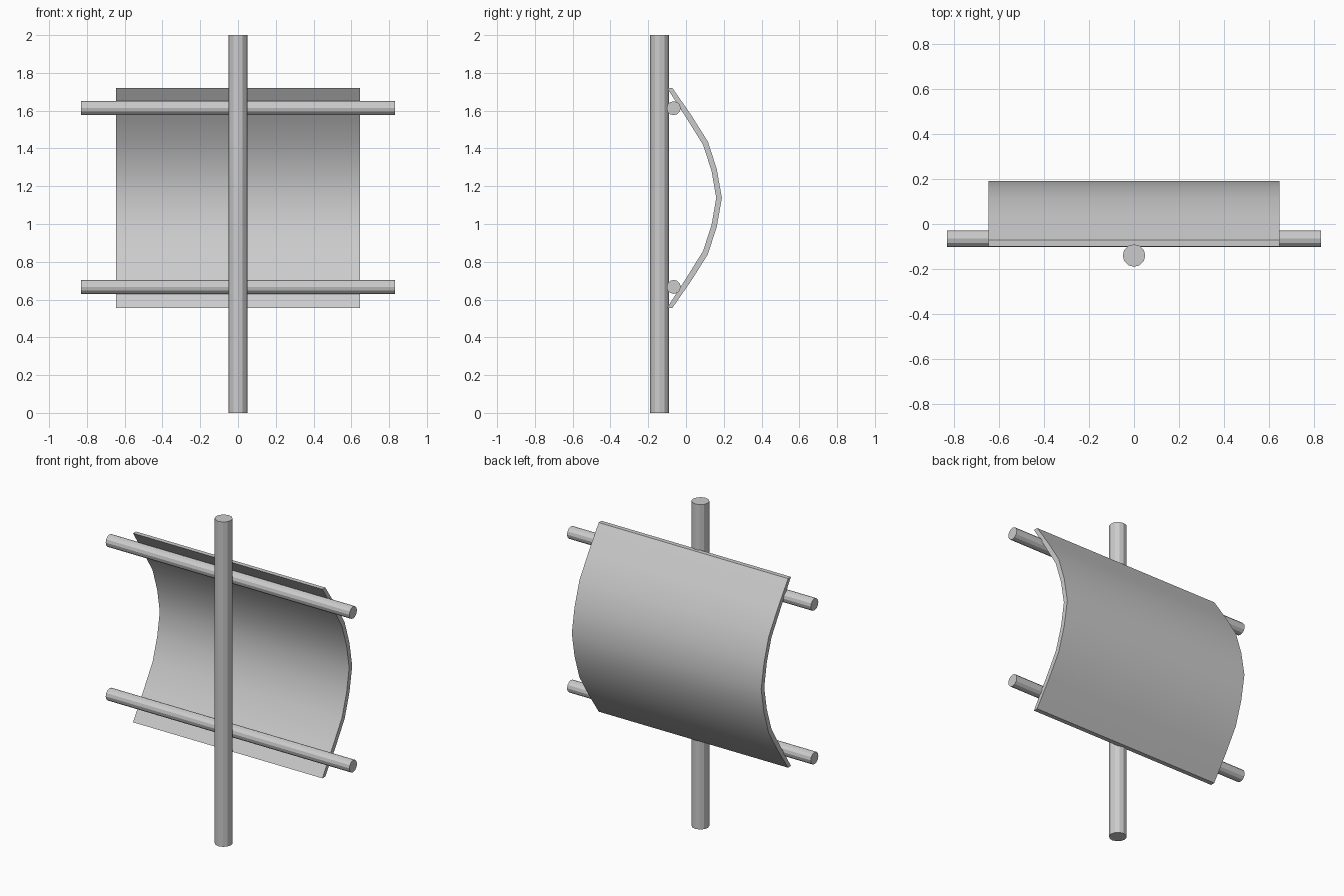
import bpy, bmesh, math

if "Cube" in bpy.data.objects:
    bpy.data.objects.remove(bpy.data.objects["Cube"])


def rod(name, radius, length, loc, rot=(0, 0, 0), sides=12):
    bpy.ops.mesh.primitive_cylinder_add(vertices=sides, radius=radius, depth=length,
                                        location=loc, rotation=rot)
    bpy.context.object.name = name


# Upright pole and the two horizontal rails
rod("pole", 0.05, 2.0, (0, -0.14, 1.0))
for name, z in (("lower_rail", 0.667), ("upper_rail", 1.613)):
    rod(name, 0.037, 1.66, (0, -0.065, z), (0, math.pi / 2, 0))

# Curved panel: half profile as (y, height above middle), mirrored downwards
MID, HALF_W = 1.138, 0.645
outer = [(0.19, 0), (0.163, 0.152), (0.116, 0.298), (0.03, 0.435), (-0.072, 0.582)]
inner = [(0.16, 0), (0.135, 0.144), (0.09, 0.282), (0.004, 0.42), (-0.1, 0.582)]


def full(half):
    return [(y, MID - h) for y, h in reversed(half[1:])] + [(y, MID + h) for y, h in half]


bm = bmesh.new()
rings = []
for y_o, y_i in zip(full(outer), full(inner)):
    rings.append([bm.verts.new((x, y, z)) for x, (y, z) in
                  ((-HALF_W, y_o), (HALF_W, y_o), (HALF_W, y_i), (-HALF_W, y_i))])
for a, b in zip(rings, rings[1:]):
    for i in range(4):
        j = (i + 1) % 4
        bm.faces.new((a[i], a[j], b[j], b[i]))
bm.faces.new(rings[0])
bm.faces.new(rings[-1])
bmesh.ops.recalc_face_normals(bm, faces=bm.faces)
mesh = bpy.data.meshes.new("curved_panel")
bm.to_mesh(mesh)
bm.free()
panel = bpy.data.objects.new("curved_panel", mesh)
bpy.context.collection.objects.link(panel)
bpy.ops.object.select_all(action='DESELECT')
panel.select_set(True)
bpy.context.view_layer.objects.active = panel
bpy.ops.object.shade_smooth_by_angle(angle=math.radians(30))
